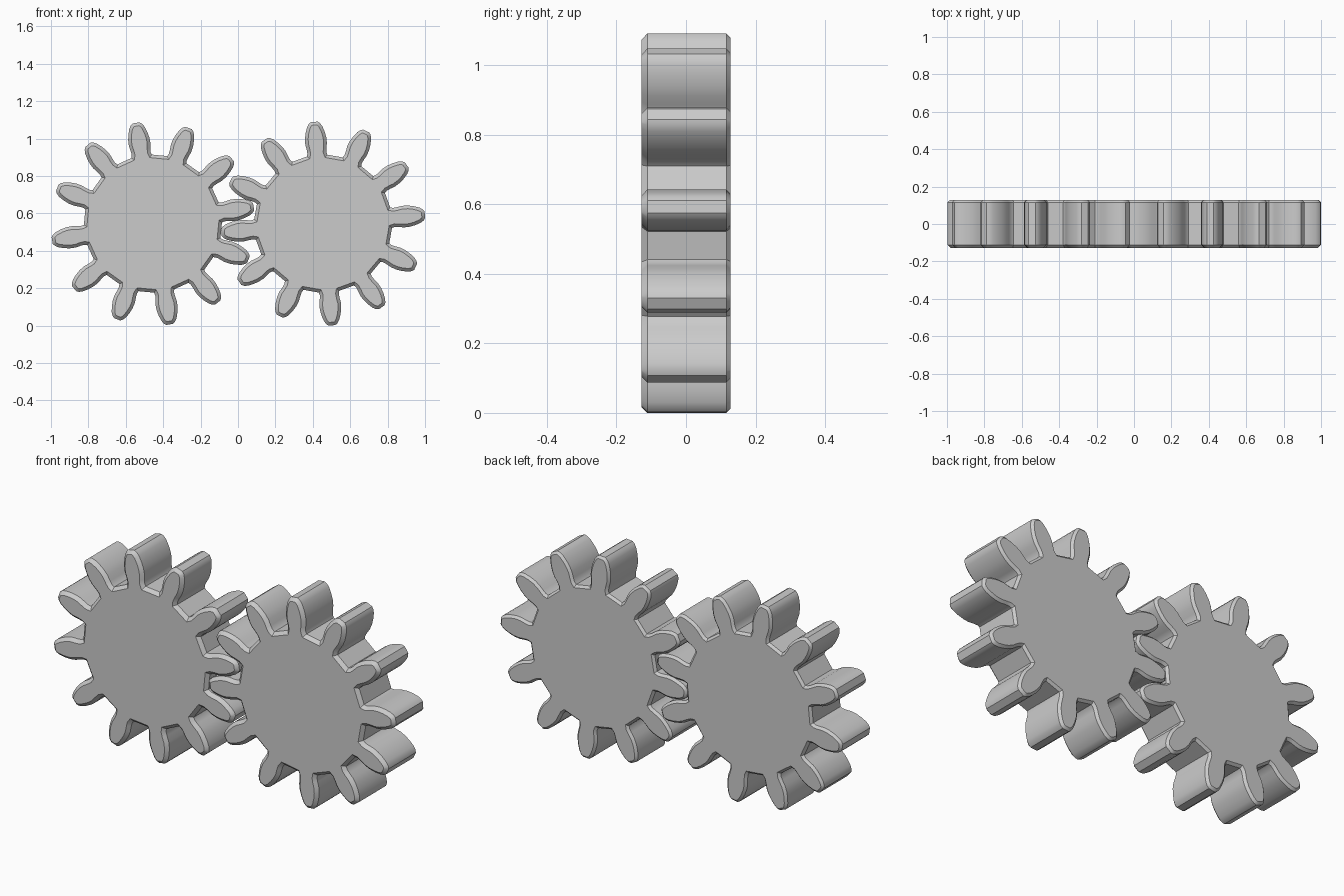
import bpy, bmesh, math

cube = bpy.data.objects.get("Cube")
if cube:
    bpy.data.objects.remove(cube, do_unlink=True)

# Single plain grey finish
grey = bpy.data.materials.new("plain_grey")
grey.use_nodes = True
colour = (0.6, 0.6, 0.6, 1.0)
grey.diffuse_color = colour
grey.node_tree.nodes["Principled BSDF"].inputs["Base Color"].default_value = colour

TEETH = 12
HALF_DEPTH = 0.128
# One tooth flank from root to tip: radius, half width
FLANK = [(0.365, 0.055), (0.38, 0.051), (0.40, 0.053), (0.43, 0.058),
         (0.46, 0.057), (0.49, 0.051), (0.52, 0.041), (0.537, 0.030), (0.546, 0.018)]


def gear_outline(phase):
    """Walk round the gear, up one flank of each tooth and down the other."""
    points = []
    for i in range(TEETH):
        a = phase + i * math.tau / TEETH
        tooth = [(r, -w) for r, w in FLANK] + [(r, w) for r, w in reversed(FLANK)]
        points += [(r * math.cos(a) - t * math.sin(a),
                    r * math.sin(a) + t * math.cos(a)) for r, t in tooth]
    return points


def make_gear(name, x, z, phase_degrees):
    bm = bmesh.new()
    front_y, back_y = -HALF_DEPTH, HALF_DEPTH
    front_chamfer, back_chamfer = 0.017, 0.012
    outline = gear_outline(math.radians(phase_degrees))
    front = bm.faces.new([bm.verts.new((px, front_y + front_chamfer, pz))
                          for px, pz in outline])
    # Toothed side wall
    result = bmesh.ops.extrude_face_region(bm, geom=[front], use_keep_orig=True)
    back = next(g for g in result["geom"] if isinstance(g, bmesh.types.BMFace))
    for v in back.verts:
        v.co.y = back_y - back_chamfer
    bmesh.ops.recalc_face_normals(bm, faces=bm.faces[:])
    # Chamfered rim on both flat sides
    for face, y, size in ((front, front_y, front_chamfer), (back, back_y, back_chamfer)):
        bmesh.ops.inset_region(bm, faces=[face], thickness=size,
                               use_even_offset=True, use_boundary=True)
        for v in face.verts:
            v.co.y = y
    bmesh.ops.recalc_face_normals(bm, faces=bm.faces[:])
    mesh = bpy.data.meshes.new(name)
    bm.to_mesh(mesh)
    bm.free()
    mesh.materials.append(grey)
    gear = bpy.data.objects.new(name, mesh)
    gear.location = (x, 0, z)
    bpy.context.collection.objects.link(gear)
    # Soft flanks, sharp rims
    bpy.ops.object.select_all(action="DESELECT")
    gear.select_set(True)
    bpy.context.view_layer.objects.active = gear
    bpy.ops.object.shade_smooth_by_angle(angle=math.radians(28))
    return gear


# Meshing pair of gears
make_gear("right_gear", -0.455, 0.545, 9.5)
make_gear("left_gear", 0.455, 0.545, 5)
